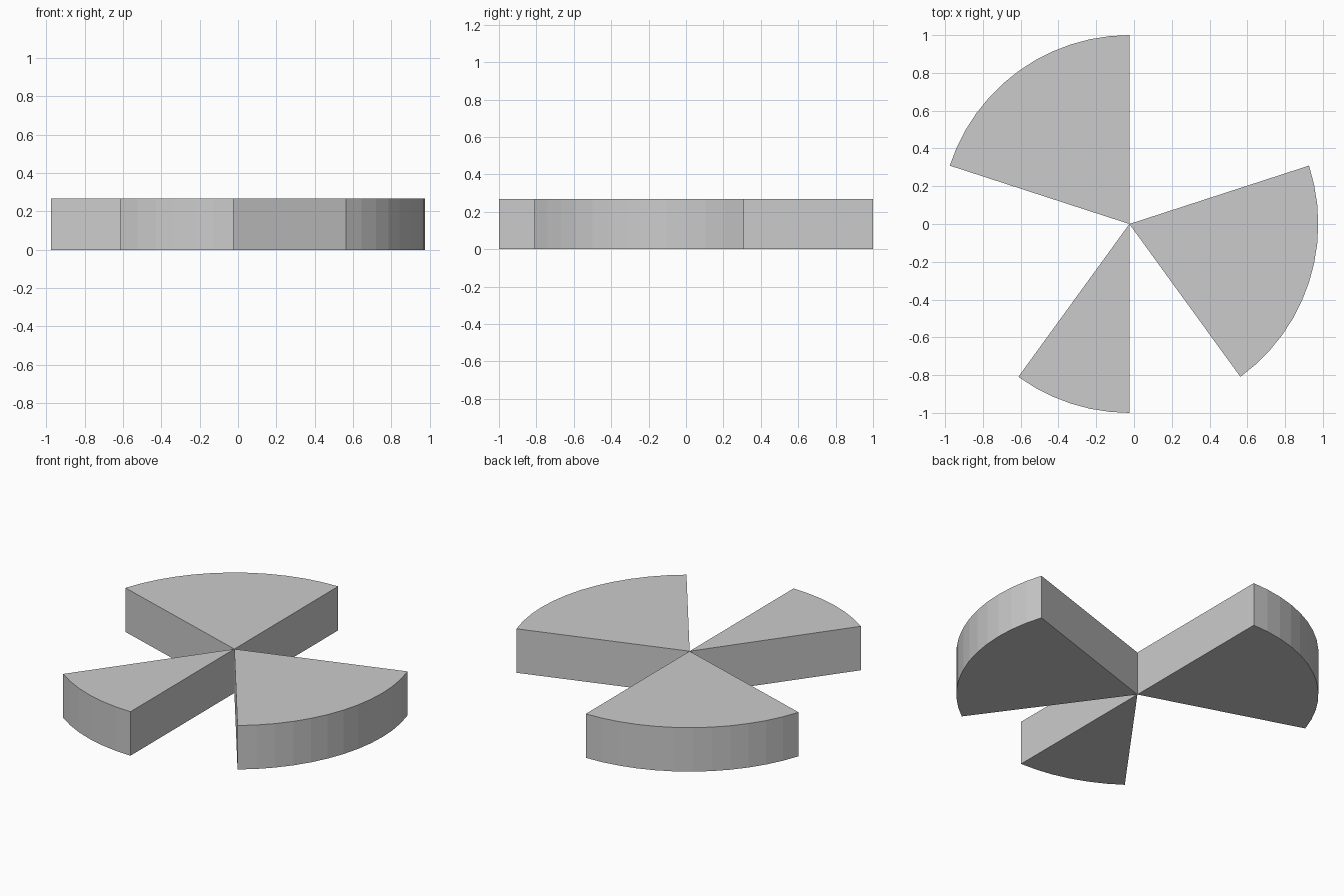
import bpy, bmesh
from math import radians, cos, sin

if "Cube" in bpy.data.objects:
    bpy.data.objects.remove(bpy.data.objects["Cube"])

HEIGHT = 0.268
RADIUS = 1.0
CENTRE_X = -0.0245   # hub offset so the bounds are centred
STEP = 6             # degrees per arc facet


def wedge(name, start, end):
    """Extruded pie slice between two angles in degrees."""
    bm = bmesh.new()
    outline = [(0, 0)] + [
        (RADIUS * cos(radians(a)), RADIUS * sin(radians(a)))
        for a in range(start, end + 1, STEP)]
    face = bm.faces.new([bm.verts.new((x, y, 0)) for x, y in outline])
    top = bmesh.ops.extrude_face_region(bm, geom=[face])
    verts = [g for g in top["geom"] if isinstance(g, bmesh.types.BMVert)]
    bmesh.ops.translate(bm, verts=verts, vec=(0, 0, HEIGHT))
    bmesh.ops.recalc_face_normals(bm, faces=bm.faces)
    mesh = bpy.data.meshes.new(name)
    bm.to_mesh(mesh)
    bm.free()
    obj = bpy.data.objects.new(name, mesh)
    obj.location.x = CENTRE_X
    bpy.context.collection.objects.link(obj)


# Two wide slices and one half-width slice meeting at the hub
wedge("right_wedge", -54, 18)
wedge("back_left_wedge", 90, 162)
wedge("front_narrow_wedge", 234, 270)
